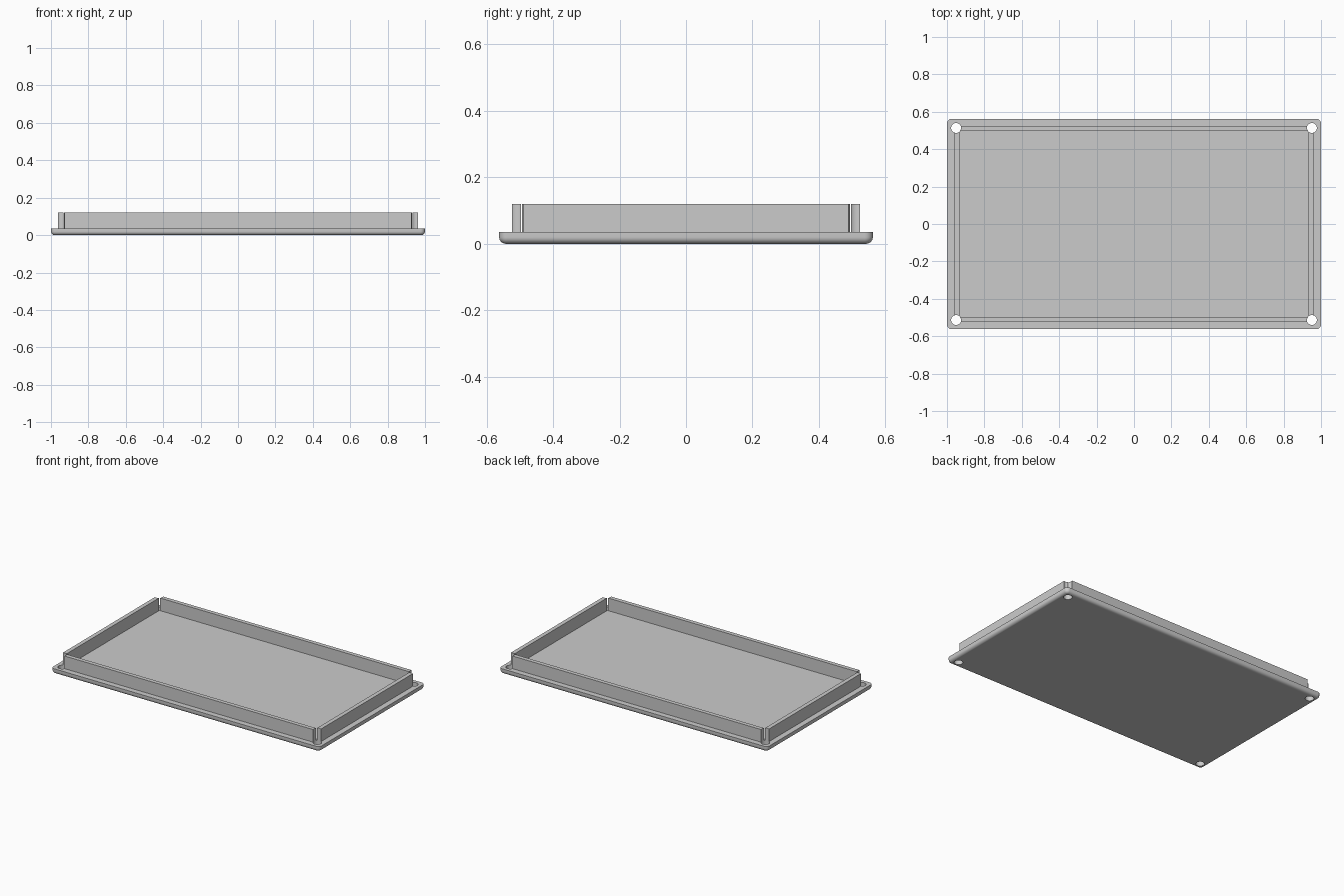
import bpy
import bmesh
import math
from mathutils import Matrix

cube = bpy.data.objects.get("Cube")
if cube:
    bpy.data.objects.remove(cube, do_unlink=True)

HALF_X, HALF_Y = 1.0, 0.5625
PLATE_TOP, WALL_TOP = 0.035, 0.12
WALL_INSET, WALL_THICK = 0.038, 0.028
HOLE_INSET, HOLE_RADIUS = 0.049, 0.0265

grey = bpy.data.materials.new("light grey")
grey.use_nodes = True
colour = (0.6, 0.6, 0.6, 1)
grey.diffuse_color = colour
grey.node_tree.nodes["Principled BSDF"].inputs["Base Color"].default_value = colour


def make_object(name, bm):
    bmesh.ops.recalc_face_normals(bm, faces=bm.faces)
    mesh = bpy.data.meshes.new(name)
    bm.to_mesh(mesh)
    bm.free()
    obj = bpy.data.objects.new(name, mesh)
    bpy.context.collection.objects.link(obj)
    mesh.materials.append(grey)
    return obj


def box(hx, hy, z0, z1):
    bm = bmesh.new()
    place = Matrix.Translation((0, 0, (z0 + z1) / 2))
    bmesh.ops.create_cube(bm, size=1, matrix=place @ Matrix.Diagonal((2 * hx, 2 * hy, z1 - z0, 1)))
    return bm


def cut(obj, cutter):
    mod = obj.modifiers.new("cut", "BOOLEAN")
    mod.operation = "DIFFERENCE"
    mod.solver = "EXACT"
    mod.object = cutter
    bpy.context.view_layer.update()
    evaluated = obj.evaluated_get(bpy.context.evaluated_depsgraph_get())
    mesh = bpy.data.meshes.new_from_object(evaluated)
    obj.modifiers.clear()
    obj.data = mesh


# Base plate: rounded corners and a rounded lower rim
bm = box(HALF_X, HALF_Y, 0, PLATE_TOP)
upright = [e for e in bm.edges if abs(e.verts[0].co.z - e.verts[1].co.z) > 0.01]
bmesh.ops.bevel(bm, geom=upright, offset=0.025, segments=8, profile=0.5, affect="EDGES")
rim = [e for e in bm.edges if all(v.co.z < 0.001 for v in e.verts)]
bmesh.ops.bevel(bm, geom=rim, offset=0.02, segments=6, profile=0.5, affect="EDGES")
plate = make_object("base_plate", bm)

# Raised wall: a thin frame standing on the plate
wx, wy = HALF_X - WALL_INSET, HALF_Y - WALL_INSET
wall = make_object("raised_wall", box(wx, wy, PLATE_TOP - 0.003, WALL_TOP))
core = make_object("wall_core", box(wx - WALL_THICK, wy - WALL_THICK, -0.1, 0.3))

# Screw holes through the four corners
bm = bmesh.new()
for sx in (-1, 1):
    for sy in (-1, 1):
        place = Matrix.Translation((sx * (HALF_X - HOLE_INSET), sy * (HALF_Y - HOLE_INSET), 0.05))
        bmesh.ops.create_cone(bm, cap_ends=True, segments=40, radius1=HOLE_RADIUS,
                              radius2=HOLE_RADIUS, depth=0.4, matrix=place)
holes = make_object("corner_holes", bm)

cut(wall, core)
cut(wall, holes)
cut(plate, holes)
for helper in (core, holes):
    bpy.data.objects.remove(helper, do_unlink=True)

# Smooth the round surfaces and keep the edges sharp
bpy.ops.object.select_all(action="DESELECT")
for obj in (plate, wall):
    obj.select_set(True)
bpy.context.view_layer.objects.active = plate
bpy.ops.object.shade_smooth_by_angle(angle=math.radians(30))
